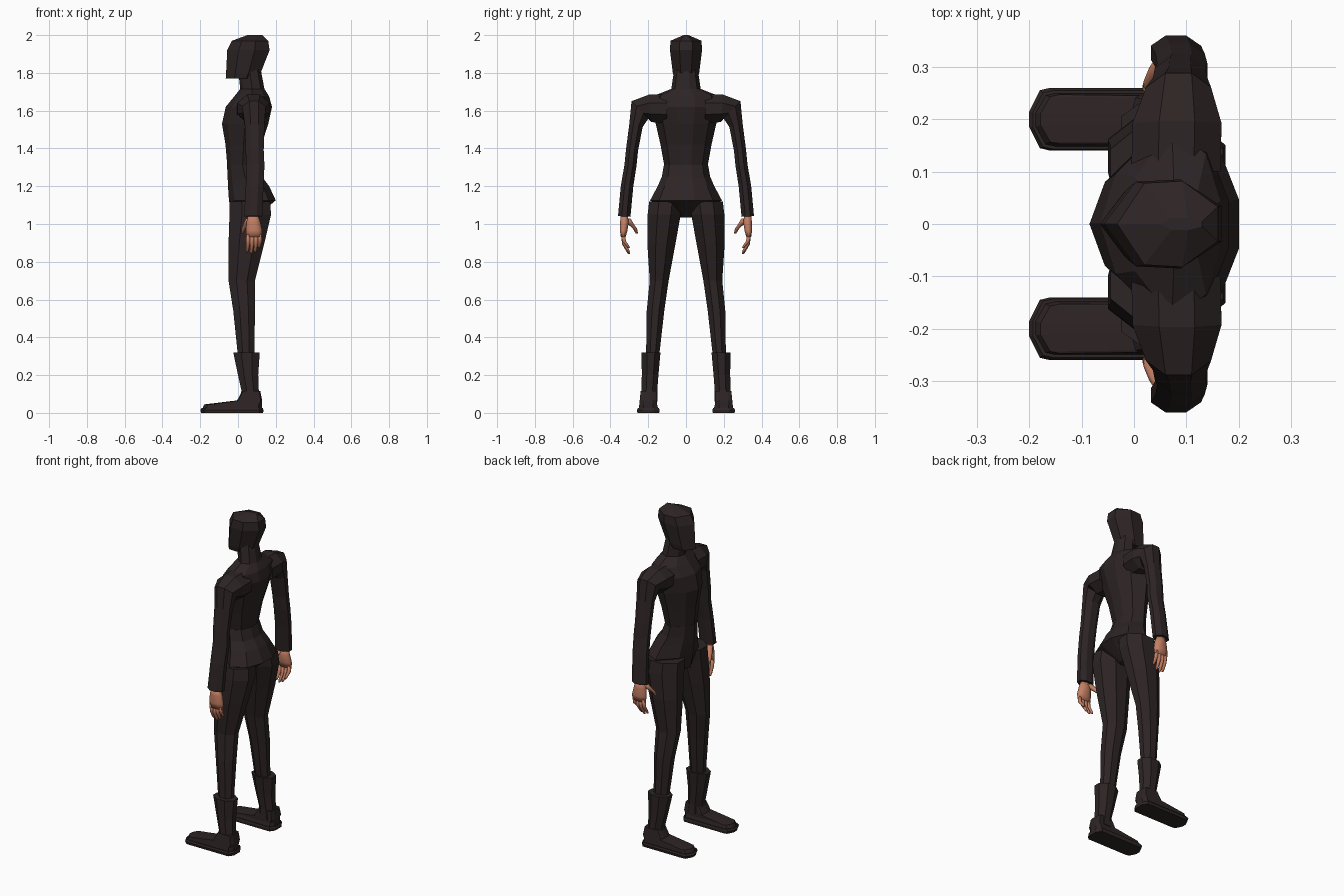
import bpy, bmesh, math
from mathutils import Vector


def material(name, rgb):
    m = bpy.data.materials.new(name)
    m.diffuse_color = (*rgb, 1)
    return m


DARK = material("dark cloth", (0.027, 0.018, 0.018))
SKIN = material("skin", (0.55, 0.21, 0.125))


def skin(name, rings, mat, mirror=False, smooth=False):
    """Bridge equal-sized rings of points into a closed shell."""
    bm = bmesh.new()
    loops = [[bm.verts.new(p) for p in r] for r in rings]
    n = len(loops[0])
    for a, b in zip(loops, loops[1:]):
        for i in range(n):
            bm.faces.new((a[i], a[(i + 1) % n], b[(i + 1) % n], b[i]))
    bm.faces.new(loops[0])
    bm.faces.new(loops[-1])
    bmesh.ops.recalc_face_normals(bm, faces=bm.faces)
    for f in bm.faces:
        f.smooth = smooth
    me = bpy.data.meshes.new(name)
    bm.to_mesh(me)
    bm.free()
    me.materials.append(mat)
    ob = bpy.data.objects.new(name, me)
    bpy.context.collection.objects.link(ob)
    if mirror:
        mod = ob.modifiers.new("mirror", 'MIRROR')
        mod.use_axis = (False, True, False)
        mod.use_mirror_merge = False
    return ob


def full(half):
    """Mirror a half outline (u along x, v along y) into a closed one."""
    return half + [(u, -v) for u, v in reversed(half) if v > 0]


def stack(rows, outline):
    """Horizontal rings from rows of (z, x0, x1, y0, y1)."""
    return [[Vector((x0 + u * (x1 - x0), (y0 + y1) / 2 + v * (y1 - y0) / 2, z))
             for u, v in outline] for z, x0, x1, y0, y1 in rows]


def sym(rows):
    return [(z, x0, x1, -w, w) for z, x0, x1, w in rows]


OCT = full([(0, .4), (.3, 1), (.7, 1), (1, .4)])
BOX = full([(0, .25), (.06, .92), (.12, 1), (.94, 1), (1, .5)])
BODY = [(0, 0), (.12, .5), (.5, 1), (.85, .75), (1, .25),
        (1, -.25), (.85, -.75), (.5, -1), (.12, -.5)]
HEAD = [(0, 0), (.27, .95), (.65, 1), (1, .4),
        (1, -.4), (.65, -1), (.27, -.95)]

# Hooded head, pointed at the front
skin("head", stack(sym([
    (1.77, -.065, .10, .062), (1.80, -.063, .12, .07), (1.92, -.057, .167, .085),
    (1.97, -.032, .16, .082), (2.0, .05, .13, .012)]), HEAD), DARK)

# Upper body with neck
skin("torso", stack(sym([
    (1.31, -.057, .105, .115), (1.42, -.066, .125, .135), (1.53, -.085, .16, .16),
    (1.62, -.065, .18, .19), (1.675, -.02, .165, .18), (1.715, .012, .14, .078),
    (1.82, .0, .12, .062)]), BODY), DARK)

# Hips
skin("hips", stack(sym([
    (1.035, -.03, .09, .045), (1.125, -.048, .2, .19), (1.20, -.053, .165, .15),
    (1.25, -.055, .128, .128), (1.312, -.058, .107, .117)]), BODY), DARK)

# Legs
skin("legs", stack([
    (1.12, -.045, .17, .02, .195), (1.05, -.045, .175, .028, .203),
    (.90, -.05, .14, .055, .205), (.70, -.05, .09, .092, .192),
    (.54, -.025, .09, .115, .208), (.25, .005, .085, .148, .212)], OCT), DARK, True)

# Boots: shaft and long foot
skin("boot_shafts", stack([
    (.32, -.025, .115, .135, .235), (.2, .0, .107, .146, .234),
    (.12, .018, .11, .152, .236), (.06, .01, .125, .15, .245)], OCT), DARK, True)
skin("boot_feet", stack([
    (.02, -.19, .128, .147, .25), (.045, -.178, .128, .153, .247),
    (.066, -.005, .128, .153, .245), (.115, .022, .118, .156, .24)], BOX), DARK, True)
skin("boot_soles", stack([
    (0, -.195, .133, .142, .257), (.015, -.2, .135, .14, .26),
    (.025, -.193, .131, .143, .255)], BOX), DARK, True)


# Arms: octagons whose plane turns from the shoulder down to the cuff
def arm_ring(x, y, z, hx, h, tilt):
    t = math.radians(tilt)
    side = Vector((0, math.cos(t), math.sin(t)))
    return [Vector((x, y, z)) + Vector(((2 * u - 1) * hx, 0, 0)) + side * v * h
            for u, v in OCT]


skin("arms", [arm_ring(*r) for r in [
    (.08, .10, 1.61, .085, .075, 90), (.082, .19, 1.612, .085, .073, 85),
    (.085, .243, 1.605, .062, .064, 45), (.088, .265, 1.52, .052, .036, 10),
    (.088, .286, 1.39, .048, .032, 8), (.092, .294, 1.31, .048, .032, 5),
    (.088, .312, 1.20, .047, .033, 5), (.08, .327, 1.04, .048, .033, 3)]], DARK, True)

# Hands: palm, four curled fingers and a thumb
skin("palms", stack([
    (1.05, .055, .105, .31, .345), (1.01, .045, .118, .303, .349),
    (.965, .042, .128, .31, .35), (.93, .042, .127, .32, .345)], OCT), SKIN, True, True)


def digit(name, path):
    rows = [(z, x - r, x + r, y - r, y + r) for x, y, z, r in path]
    skin(name, stack(rows, OCT), SKIN, True, True)


for i, tip in enumerate((.85, .842, .85, .872)):
    x = .053 + .021 * i
    digit(f"fingers_{i + 1}", [
        (x, .333, .945, .0105), (x, .328, (tip + .945) / 2, .0105),
        (x - .004, .308, tip + .012, .008), (x - .005, .302, tip, .005)])
digit("thumbs", [(.06, .312, 1.03, .018), (.045, .292, 1.0, .016),
                 (.03, .27, .975, .011), (.022, .26, .95, .006)])
